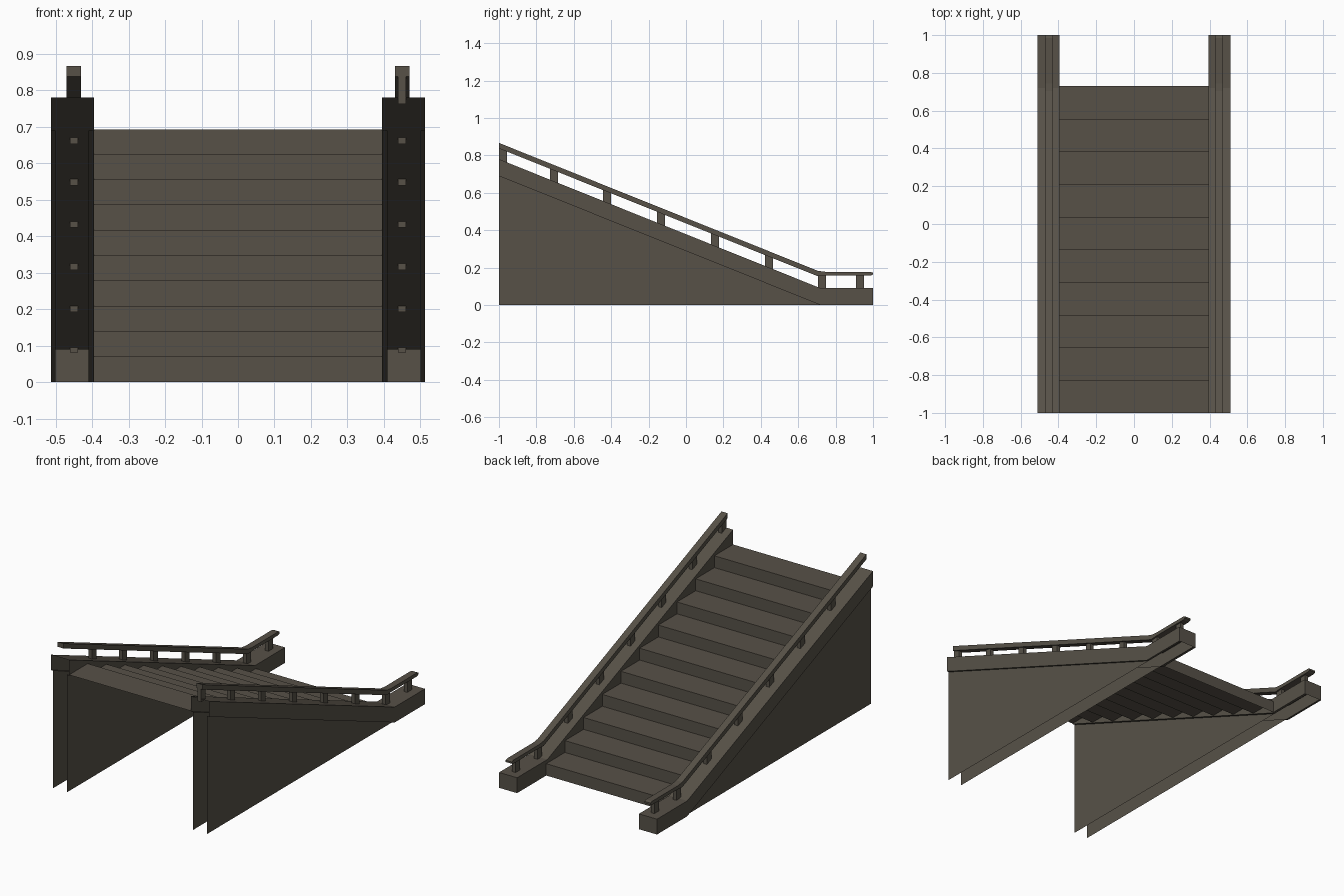
import bpy, bmesh

if "Cube" in bpy.data.objects:
    bpy.data.objects.remove(bpy.data.objects["Cube"])

stone = bpy.data.materials.new("dark_stone")
stone.diffuse_color = (0.095, 0.083, 0.064, 1)
stone.use_nodes = True
stone.node_tree.nodes["Principled BSDF"].inputs["Base Color"].default_value = stone.diffuse_color

KINK = 0.72                      # y where the slope meets the flat foot
SLOPE = 0.69 / (KINK + 1)


def make(name, verts, faces, mirror=False):
    mesh = bpy.data.meshes.new(name)
    mesh.from_pydata(verts, [], faces)
    mesh.materials.append(stone)
    ob = bpy.data.objects.new(name, mesh)
    bpy.context.collection.objects.link(ob)
    if mirror:
        mod = ob.modifiers.new("mirror", 'MIRROR')
        mod.use_mirror_merge = False
    return ob


def sweep(sections, closed=False):
    """Skin consecutive cross-sections (ordered front to back)."""
    n = len(sections[0])
    verts = [p for s in sections for p in s]
    faces = []
    for i in range(len(sections) - 1):
        for j in range(n if closed else n - 1):
            k = (j + 1) % n
            faces.append((i * n + j, i * n + k, (i + 1) * n + k, (i + 1) * n + j))
    return verts, faces


def rise(y):
    """Height of the slope line above the flat foot."""
    return max(0.0, (KINK - y) * SLOPE)


# Steps: an open zigzag sheet
STEPS, RUN, RISER = 10, 0.173, 0.0693
profile = [(0.73, 0.0)]
for i in range(STEPS):
    y = 0.73 - RUN * i
    profile += [(y, RISER * (i + 1)), (y - RUN, RISER * (i + 1))]
profile.reverse()
make("steps", *sweep([[(-0.395, y, z), (0.395, y, z)] for y, z in profile]))

# Side curbs: hollow channels, open underneath and at the high end
sections = []
for y in (-1, KINK, 1):
    b, t = rise(y), rise(y) + 0.09
    sections.append([(0.41, y, b), (0.395, y, b), (0.395, y, t),
                     (0.512, y, t), (0.512, y, b), (0.50, y, b)])
verts, faces = sweep(sections)
faces.append((13, 14, 15, 16))   # foot end cap
make("side_curb", verts, faces, True)

# Side walls: thin triangular sheets under each curb
make("outer_wall", [(0.50, -1, 0), (0.50, KINK, 0), (0.50, -1, 0.69)], [(0, 1, 2)], True)
make("inner_wall", [(0.41, -1, 0), (0.41, KINK, 0), (0.41, -1, 0.69)], [(2, 1, 0)], True)

# Handrails: sloped, then flat, with a softened tip
path = [(-1, 0.867, 0.838), (0.705, 0.183, 0.154), (0.745, 0.178, 0.157),
        (0.985, 0.178, 0.157), (1, 0.173, 0.163)]
verts, faces = sweep([[(0.43, y, b), (0.43, y, t), (0.47, y, t), (0.47, y, b)]
                      for y, t, b in path], True)
faces += [(3, 2, 1, 0), (16, 17, 18, 19)]
make("handrail", verts, faces, True)


# Balusters: small square posts sunk into curb and rail
def baluster(name, y, mirror):
    z0, z1 = rise(y) + 0.081, rise(y) + 0.165
    bm = bmesh.new()
    bmesh.ops.create_cube(bm, size=1)
    for v in bm.verts:
        v.co = (0.45 + v.co.x * 0.022, y + v.co.y * 0.042,
                z0 + (v.co.z + 0.5) * (z1 - z0))
    ob = make(name, [], [], mirror)
    bm.to_mesh(ob.data)
    bm.free()


for i, y in enumerate((-0.706, -0.423, -0.134, 0.155, 0.444, 0.727, 0.93)):
    baluster(f"baluster_{i + 1}", y, True)
# The topmost post stands on the right side only
baluster("top_baluster", -0.979, False)
